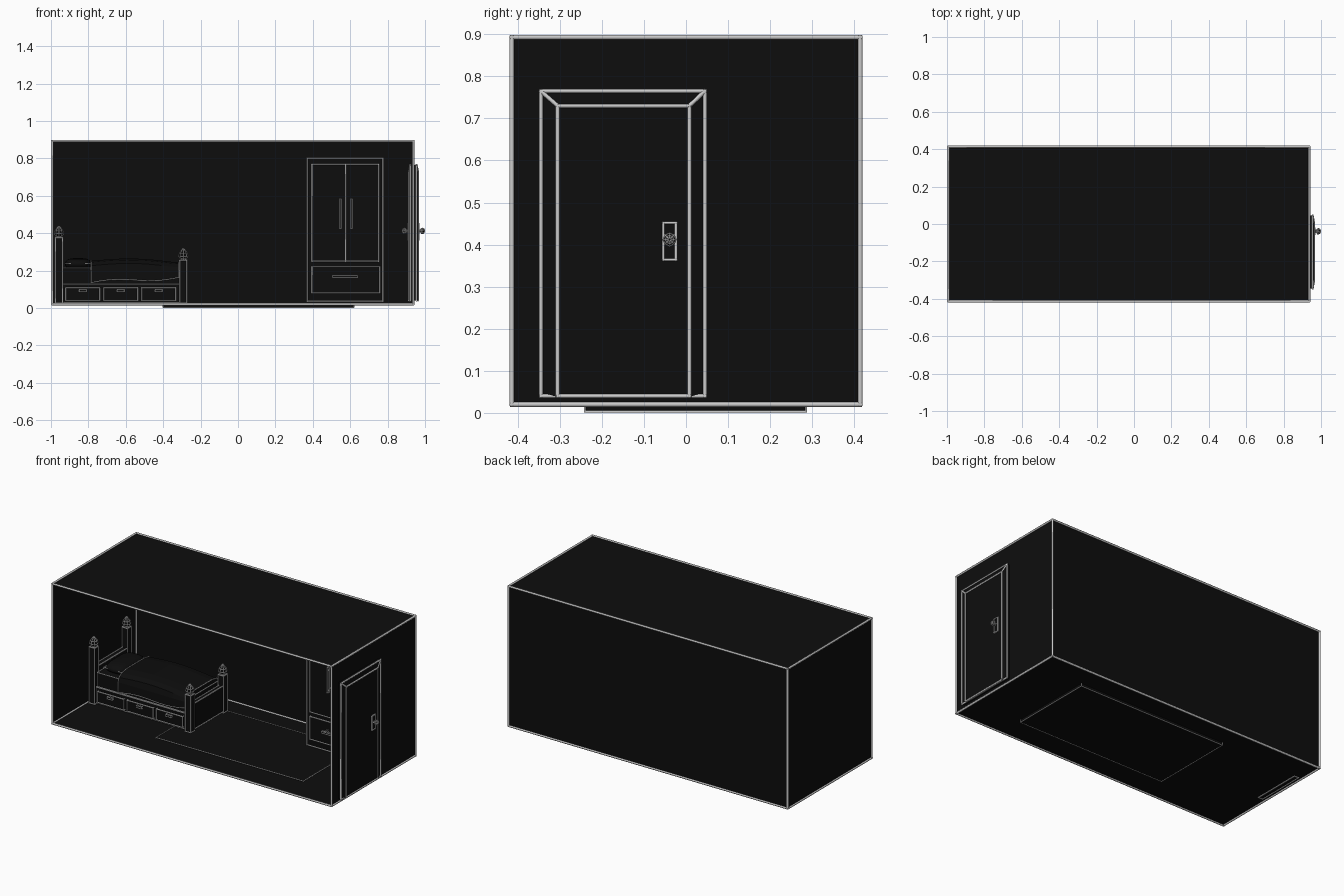
import bpy, bmesh, math
from mathutils import Vector, Matrix

if "Cube" in bpy.data.objects:
    bpy.data.objects.remove(bpy.data.objects["Cube"])

BLACK = bpy.data.materials.new("black")
BLACK.diffuse_color = (0.004, 0.004, 0.004, 1)
BLACK.use_nodes = True
BLACK.node_tree.nodes["Principled BSDF"].inputs["Base Color"].default_value = BLACK.diffuse_color


def tubes(name, segments, radius):
    """Grey round bars along a list of point pairs."""
    cu = bpy.data.curves.new(name, 'CURVE')
    cu.dimensions = '3D'
    cu.bevel_depth = radius
    cu.bevel_resolution = 1
    cu.use_fill_caps = True
    for a, b in segments:
        d = (b - a).normalized() * radius * 0.6
        sp = cu.splines.new('POLY')
        sp.points.add(1)
        sp.points[0].co = (*(a - d), 1)
        sp.points[1].co = (*(b + d), 1)
    ob = bpy.data.objects.new(name, cu)
    bpy.context.collection.objects.link(ob)
    bpy.ops.object.select_all(action='DESELECT')
    bpy.context.view_layer.objects.active = ob
    ob.select_set(True)
    bpy.ops.object.convert(target='MESH')
    bpy.ops.object.shade_smooth_by_angle(angle=math.radians(65))


def finish(name, bm, radius, angle=20):
    """Black body plus grey bars on every sharp edge."""
    bmesh.ops.recalc_face_normals(bm, faces=bm.faces)
    segs = [(e.verts[0].co.copy(), e.verts[1].co.copy()) for e in bm.edges
            if len(e.link_faces) != 2 or e.calc_face_angle(0) > math.radians(angle)]
    me = bpy.data.meshes.new(name)
    bm.to_mesh(me)
    bm.free()
    me.materials.append(BLACK)
    ob = bpy.data.objects.new(name, me)
    bpy.context.collection.objects.link(ob)
    if radius:
        tubes(name + "_outline", segs, radius)
    return ob


def box_bm(x0, x1, y0, y1, z0, z1):
    bm = bmesh.new()
    bmesh.ops.create_cube(bm, size=1)
    for v in bm.verts:
        v.co = ((x0 + x1) / 2 + v.co.x * (x1 - x0), (y0 + y1) / 2 + v.co.y * (y1 - y0),
                (z0 + z1) / 2 + v.co.z * (z1 - z0))
    return bm


def box(name, x0, x1, y0, y1, z0, z1, radius=0.004):
    return finish(name, box_bm(x0, x1, y0, y1, z0, z1), radius)


def lathe(name, profile, matrix, radius, sides=8):
    """Faceted turned part around local z."""
    bm = bmesh.new()
    rings = [[bm.verts.new((r * math.cos(2 * math.pi * i / sides),
                            r * math.sin(2 * math.pi * i / sides), z))
              for i in range(sides)] for r, z in profile]
    for a, b in zip(rings, rings[1:]):
        for i in range(sides):
            j = (i + 1) % sides
            bm.faces.new((a[i], a[j], b[j], b[i]))
    bm.faces.new(rings[0])
    bm.faces.new(rings[-1])
    bm.transform(matrix)
    return finish(name, bm, radius)


def loft(name, sections, radius, angle=20, caps=True):
    """Skin over open sections, closed underneath."""
    bm = bmesh.new()
    rows = [[bm.verts.new(p) for p in s] for s in sections]
    n = len(rows[0])
    for a, b in zip(rows, rows[1:]):
        for i in range(n):
            j = (i + 1) % n
            bm.faces.new((a[i], a[j], b[j], b[i]))
    if caps:
        bm.faces.new(rows[0])
        bm.faces.new(rows[-1])
    return finish(name, bm, radius, angle)


# Room shell, open at the front
bm = box_bm(-0.994, 0.937, -0.414, 0.414, 0.02, 0.893)
bmesh.ops.delete(bm, geom=[f for f in bm.faces if f.calc_center_median().y < -0.4],
                 context='FACES_ONLY')
finish("room", bm, 0.0065)

# Rug passing through the floor
box("rug", -0.40, 0.62, -0.24, 0.285, 0.003, 0.024, 0.0025)

# Door with casing, plate and knob on both sides of the wall
for side, s in (("outer", 1), ("inner", -1)):
    xw, xo, xi = 0.938, 0.938 + s * 0.017, 0.938 + s * 0.024
    outer = [(-0.345, 0.04), (-0.345, 0.765), (0.045, 0.765), (0.045, 0.04)]
    inner = [(-0.305, 0.04), (-0.305, 0.73), (0.008, 0.73), (0.008, 0.04)]
    loft(side + "_door_casing",
         [[Vector((xw, *p)) for p in outer], [Vector((xo, *p)) for p in outer],
          [Vector((xi, *p)) for p in inner]], 0, caps=True)
    P = [Vector((xo, *p)) for p in outer]
    Q = [Vector((xi, *p)) for p in inner]
    ring = lambda r: [(r[i], r[(i + 1) % 4]) for i in range(4)]
    tubes(side + "_door_casing_outline", ring(P) + ring(Q) + [(P[1], Q[1]), (P[2], Q[2])], 0.0055)
    xs = sorted((xi, xi + s * 0.005))
    box(side + "_lock_plate", *xs, -0.054, -0.024, 0.364, 0.452, 0.004)
    turn = Matrix.Translation((xi, -0.039, 0.412)) @ Matrix.Rotation(s * math.pi / 2, 4, 'Y')
    lathe(side + "_door_knob", [(0.007, 0), (0.007, 0.013), (0.014, 0.019), (0.015, 0.026),
                                (0.010, 0.033), (0.004, 0.036)], turn, 0.002)

# Wardrobe
box("wardrobe", 0.37, 0.775, 0.153, 0.405, 0.035, 0.80, 0.0045)
for name, x0, x1, hx in (("left", 0.395, 0.575, 0.547), ("right", 0.575, 0.752, 0.606)):
    box(name + "_wardrobe_door", x0, x1, 0.145, 0.16, 0.25, 0.768)
    box(name + "_wardrobe_handle", hx - 0.005, hx + 0.005, 0.103, 0.115, 0.425, 0.583, 0.003)
    for z in (0.44, 0.568):
        box(name + "_handle_stem", hx - 0.004, hx + 0.004, 0.11, 0.147, z - 0.005, z + 0.005, 0.002)
box("wardrobe_drawer", 0.395, 0.758, 0.145, 0.16, 0.08, 0.222)
box("wardrobe_drawer_handle", 0.505, 0.638, 0.103, 0.115, 0.163, 0.173, 0.003)
for x in (0.52, 0.623):
    box("drawer_handle_stem", x - 0.005, x + 0.005, 0.11, 0.147, 0.164, 0.172, 0.002)

# Bed posts with faceted finials
for end, x, top in (("head", -0.957, 0.375), ("foot", -0.292, 0.255)):
    for side, y in (("front", -0.058), ("back", 0.266)):
        nm = f"{end}_{side}_bed_post"
        box(nm, x - 0.019, x + 0.019, y - 0.019, y + 0.019, 0.025, top, 0.0038)
        lathe(nm + "_finial", [(0.016, 0), (0.016, 0.008), (0.025, 0.022), (0.021, 0.038),
                               (0.004, 0.062)], Matrix.Translation((x, y, top)), 0.0025)

# Bed boards, base and mattress
box("headboard", -0.972, -0.942, -0.05, 0.26, 0.018, 0.25)
box("footboard", -0.304, -0.28, -0.05, 0.26, 0.03, 0.19)
box("bed_base", -0.94, -0.305, -0.062, 0.27, 0.03, 0.128, 0.0035)
box("mattress", -0.938, -0.312, -0.052, 0.26, 0.128, 0.215, 0.003)

# Three front drawers with small pulls
for i in range(3):
    x = -0.83 + i * 0.203
    box("bed_drawer", x - 0.091, x + 0.091, -0.072, -0.055, 0.04, 0.108, 0.004)
    box("bed_drawer_pull", x - 0.019, x + 0.019, -0.083, -0.07, 0.086, 0.098, 0.003)

# Pillow, a rounded cushion
bm = bmesh.new()
bmesh.ops.create_uvsphere(bm, u_segments=20, v_segments=10, radius=1)
for v in bm.verts:
    sq = lambda t: math.copysign(abs(t) ** 0.55, t)
    v.co = (-0.855 + 0.07 * sq(v.co.x), 0.104 + 0.125 * sq(v.co.y), 0.235 + 0.032 * v.co.z)
pillow = finish("pillow", bm, 0)
for p in pillow.data.polygons:
    p.use_smooth = True
seam = [Vector((-0.855 + sx * 0.066, 0.104 + sy * 0.118, 0.237)) for sx, sy in
        ((-1, -1), (1, -1), (1, 1), (-1, 1))]
tubes("pillow_seam", [(seam[i], seam[(i + 1) % 4]) for i in range(4)], 0.003)

# Blanket draped over the mattress, hem rising to the foot
sections, N = [], 10
for i in range(N + 1):
    t = i / N
    x = -0.785 + 0.47 * t
    hem = 0.135 + 0.028 * t + 0.010 * math.sin(math.pi * 2 * t)
    zt = 0.252 + 0.016 * math.sin(math.pi * min(1, t * 1.05)) - 0.008 * t
    sections.append([Vector((x, y, z)) for y, z in (
        (-0.066, hem), (-0.064, 0.20), (-0.055, zt - 0.026), (-0.03, zt - 0.008), (0.02, zt),
        (0.19, zt), (0.238, zt - 0.008), (0.263, zt - 0.026), (0.272, 0.20), (0.274, hem))])
loft("blanket", sections, 0.003, angle=48)
